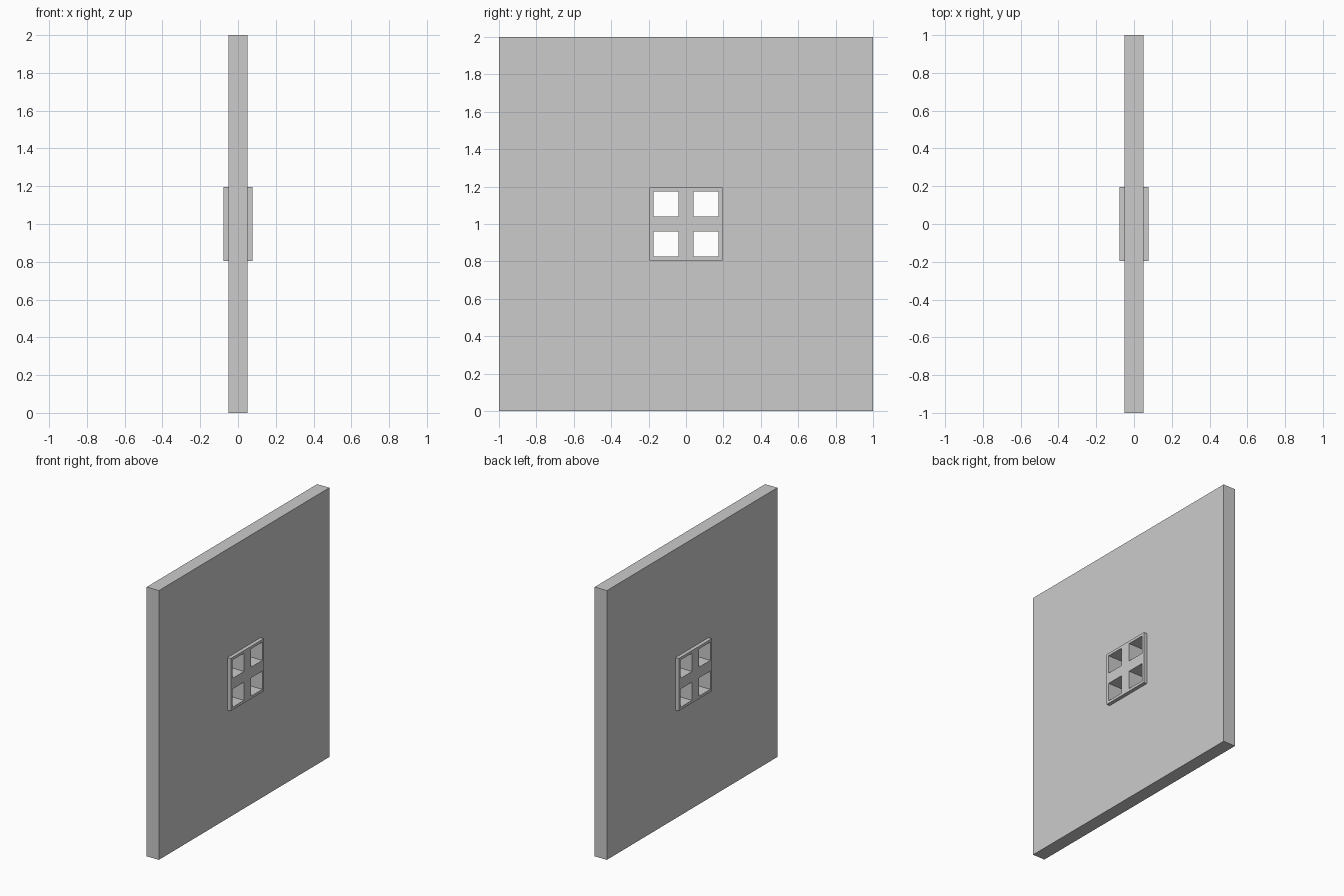
import bpy, bmesh
from mathutils import Vector

if "Cube" in bpy.data.objects:
    bpy.data.objects.remove(bpy.data.objects["Cube"])

WALL_T, WIN_T = 0.10, 0.154      # thickness along x
OUTER, INNER, BAR = 0.195, 0.175, 0.04   # window half-size, pane edge, half bar width
MID_Z = 1.0


def panel(name, cuts, openings, thickness):
    """Upright panel gridded at +/- cuts, minus opening cells, extruded along x."""
    pts = sorted([-c for c in cuts] + list(cuts))
    bm = bmesh.new()
    grid = [[bm.verts.new((-thickness / 2, y, z)) for z in pts] for y in pts]
    n = len(pts) - 1
    for i in range(n):
        for j in range(n):
            if (i, j) not in openings:
                bm.faces.new((grid[i][j], grid[i + 1][j],
                              grid[i + 1][j + 1], grid[i][j + 1]))
    res = bmesh.ops.extrude_face_region(bm, geom=bm.faces[:], use_keep_orig=True)
    moved = [g for g in res["geom"] if isinstance(g, bmesh.types.BMVert)]
    bmesh.ops.translate(bm, verts=moved, vec=Vector((thickness, 0, 0)))
    bmesh.ops.recalc_face_normals(bm, faces=bm.faces[:])
    mesh = bpy.data.meshes.new(name)
    bm.to_mesh(mesh)
    bm.free()
    obj = bpy.data.objects.new(name, mesh)
    obj.location.z = MID_Z
    bpy.context.collection.objects.link(obj)
    return obj


# Wall slab with a square opening in the middle
panel("wall", (1.0, OUTER), {(1, 1)}, WALL_T)

# Window frame with crossed glazing bars and four open panes
panes = {(i, j) for i in (1, 3) for j in (1, 3)}
panel("window_frame", (OUTER, INNER, BAR), panes, WIN_T)
